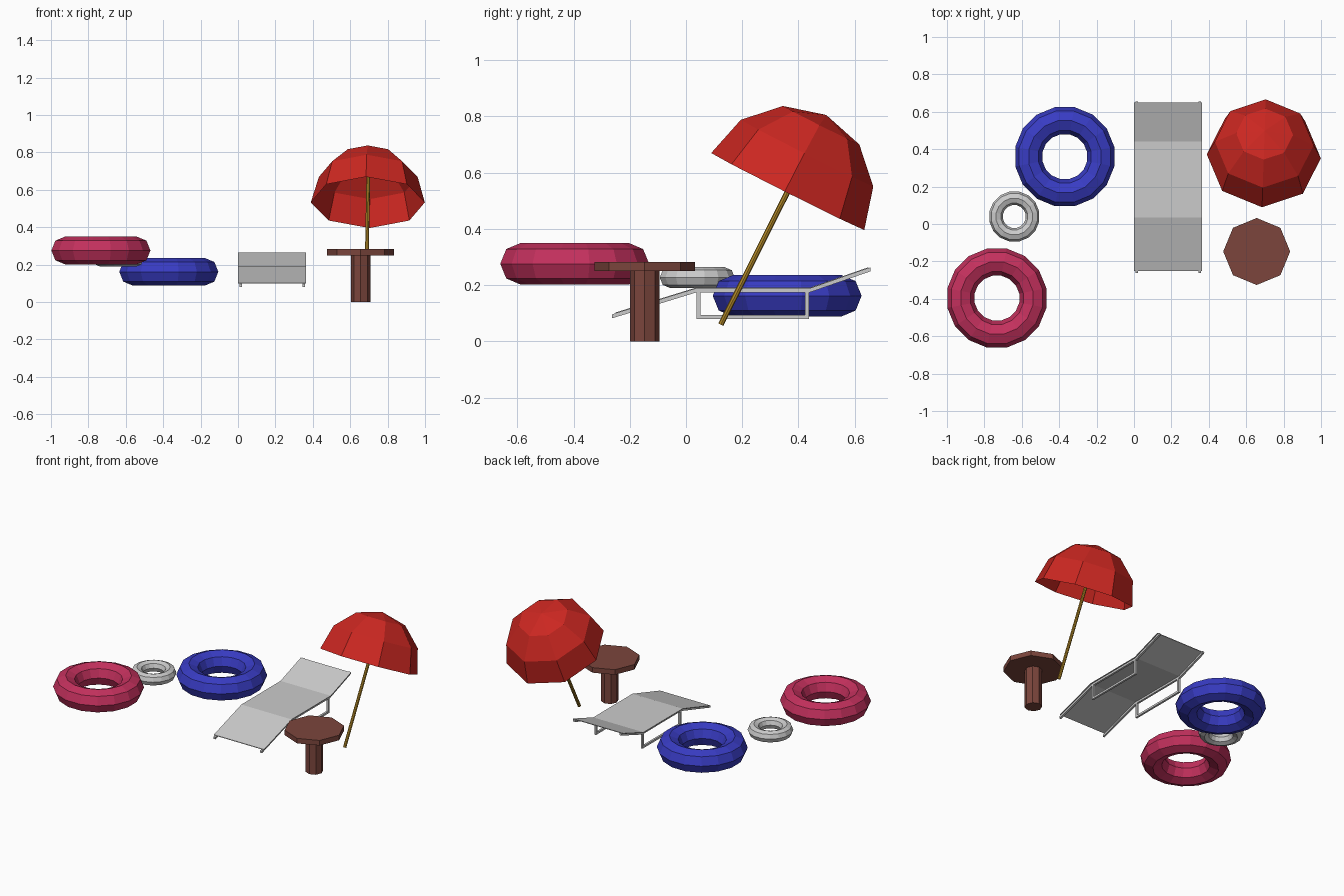
import bpy, bmesh
from math import sin, cos, pi, radians
from mathutils import Vector

if "Cube" in bpy.data.objects:
    bpy.data.objects.remove(bpy.data.objects["Cube"])


def add_object(name, bm, color=None):
    mesh = bpy.data.meshes.new(name)
    bmesh.ops.recalc_face_normals(bm, faces=bm.faces)
    bm.to_mesh(mesh)
    bm.free()
    ob = bpy.data.objects.new(name, mesh)
    bpy.context.collection.objects.link(ob)
    if color:
        mat = bpy.data.materials.new(name + "_colour")
        mat.diffuse_color = (*color, 1)
        mat.use_nodes = True
        mat.node_tree.nodes["Principled BSDF"].inputs["Base Color"].default_value = mat.diffuse_color
        mesh.materials.append(mat)
    return ob


def prism(name, radius, z0, z1, xy, color):
    # eight-sided post with corners on the axes
    bm = bmesh.new()
    bottom = [bm.verts.new((xy[0] + radius * cos(i * pi / 4),
                            xy[1] + radius * sin(i * pi / 4), z0)) for i in range(8)]
    face = bm.faces.new(bottom)
    ext = bmesh.ops.extrude_face_region(bm, geom=[face], use_keep_orig=True)
    bmesh.ops.translate(bm, vec=(0, 0, z1 - z0),
                        verts=[v for v in ext["geom"] if isinstance(v, bmesh.types.BMVert)])
    return add_object(name, bm, color)


def swim_ring(name, center, major, minor, color=None, sides=16, section=8):
    bm = bmesh.new()
    grid = []
    for i in range(sides):
        a = (i + 0.5) * 2 * pi / sides
        loop = []
        for j in range(section):
            b = j * 2 * pi / section
            r = major + minor * cos(b)
            loop.append(bm.verts.new((r * cos(a), r * sin(a), minor * sin(b))))
        grid.append(loop)
    for i in range(sides):
        p, q = grid[i], grid[(i + 1) % sides]
        for j in range(section):
            k = (j + 1) % section
            bm.faces.new((p[j], q[j], q[k], p[k]))
    ob = add_object(name, bm, color)
    ob.location = center
    return ob


def side_strip(name, path, x0, x1, thick):
    # path of (y, z) points, thickened downwards and spanning x0 to x1
    bm = bmesh.new()
    rows = [[bm.verts.new((x, y, z - d)) for x, d in
             ((x0, 0), (x1, 0), (x1, thick), (x0, thick))] for y, z in path]
    for p, q in zip(rows, rows[1:]):
        for j in range(4):
            k = (j + 1) % 4
            bm.faces.new((p[j], q[j], q[k], p[k]))
    bm.faces.new(rows[0])
    bm.faces.new(rows[-1])
    return add_object(name, bm)


def box(name, lo, hi):
    bm = bmesh.new()
    bmesh.ops.create_cube(bm, size=1)
    lo, hi = Vector(lo), Vector(hi)
    for v in bm.verts:
        v.co = (lo + hi) / 2 + v.co * (hi - lo)
    return add_object(name, bm)


# Swim rings
swim_ring("pink_ring", (-0.733, -0.396, 0.276), 0.196, 0.074, (0.55, 0.03, 0.11))
swim_ring("blue_ring", (-0.37, 0.36, 0.162), 0.196, 0.074, (0.04, 0.045, 0.55))
swim_ring("small_ring", (-0.64, 0.04, 0.227), 0.099, 0.037)

# Table
brown = (0.2, 0.06, 0.045)
prism("table_top", 0.179, 0.25, 0.283, (0.656, -0.147), brown)
prism("table_leg", 0.052, 0, 0.25, (0.656, -0.147), brown)

# Lounger: bed, side rails and U-shaped leg frames
bed = [(-0.25, 0.103), (0.035, 0.191), (0.44, 0.191), (0.65, 0.264)]
rail = [(-0.263, 0.096), (0.037, 0.188), (0.44, 0.188), (0.656, 0.263)]
side_strip("lounger_bed", bed, 0.0, 0.364, 0.004)
for side, x in (("left", 0.008), ("right", 0.345)):
    side_strip(side + "_rail", rail, x, x + 0.013, 0.014)
    for end, y in (("front", 0.037), ("back", 0.424)):
        box(f"{side}_{end}_leg", (x, y, 0.08), (x + 0.013, y + 0.014, 0.18))
    box(side + "_foot_bar", (x, 0.037, 0.08), (x + 0.013, 0.438, 0.093))

# Parasol canopy: open eight-sided half dome, leaning back
tilt = (radians(-26.7), 0, radians(-2))
rim = Vector((0.694, 0.362, 0.533))
R = 0.305
bm = bmesh.new()
rings = [[bm.verts.new((R * cos(e) * cos(i * pi / 4), R * cos(e) * sin(i * pi / 4), R * sin(e)))
          for i in range(8)] for e in (0, pi / 6, pi / 3)]
tip = bm.verts.new((0, 0, R))
for i in range(8):
    k = (i + 1) % 8
    for p, q in zip(rings, rings[1:]):
        bm.faces.new((p[i], p[k], q[k], q[i]))
    bm.faces.new((rings[-1][i], rings[-1][k], tip))
canopy = add_object("parasol_canopy", bm, (0.6, 0.02, 0.015))
canopy.location, canopy.rotation_euler = rim, tilt

# Parasol pole along the canopy axis
pole = prism("parasol_pole", 0.01, -0.53, 0.30, (0, 0), (0.45, 0.25, 0.02))
pole.location, pole.rotation_euler = rim, tilt
